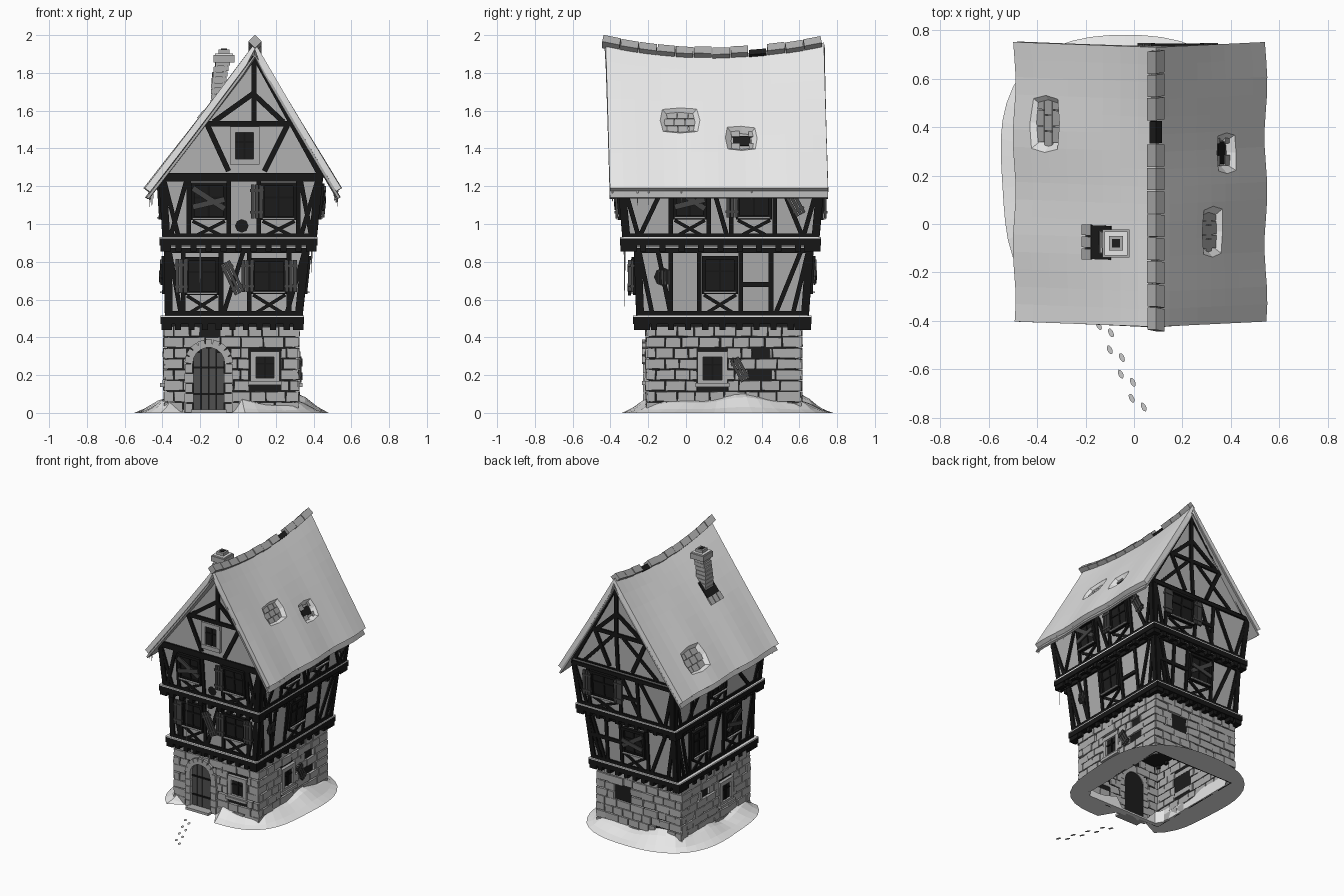
import bpy, bmesh, math, random
from mathutils import Vector as V

if "Cube" in bpy.data.objects:
    bpy.data.objects.remove(bpy.data.objects["Cube"])
random.seed(4)

GREYS = {"snow": .8, "packed_snow": .58, "plaster": .44, "stone": .42, "timber": .008,
         "old_wood": .058, "door_wood": .08, "shadow": .012}
MATS = {}
for k, g in GREYS.items():
    MATS[k] = bpy.data.materials.new(k)
    MATS[k].diffuse_color = (g, g, g, 1)
PARTS = {}  # part name -> (bmesh, material)

def part(name, mat):
    return PARTS.setdefault(name, (bmesh.new(), mat))[0]

def box(name, mat, c, ax, ay, az):
    """Box from a centre and three half-axis vectors."""
    bm = part(name, mat)
    vs = [bm.verts.new(V(c) + i * V(ax) + j * V(ay) + k * V(az)) for i in (-1, 1) for j in (-1, 1) for k in (-1, 1)]
    for f in ((0, 1, 3, 2), (4, 6, 7, 5), (0, 4, 5, 1), (2, 3, 7, 6), (0, 2, 6, 4), (1, 5, 7, 3)):
        bm.faces.new([vs[i] for i in f])

def cuboid(name, mat, x0, x1, y0, y1, z0, z1):
    box(name, mat, ((x0+x1)/2, (y0+y1)/2, (z0+z1)/2), ((x1-x0)/2, 0, 0), (0, (y1-y0)/2, 0), (0, 0, (z1-z0)/2))

def bar(name, mat, p, q, n, w, d):
    """Beam from p to q with width w, and depth d along n."""
    ax = (q - p) / 2
    box(name, mat, (p + q) / 2, ax, n.cross(ax).normalized() * w / 2, n * d / 2)

def cone(name, mat, p, length, r):
    bm = part(name, mat)
    ring = [bm.verts.new(p + V((r*math.cos(a), r*math.sin(a), 0))) for a in (0, 1.57, 3.14, 4.71)]
    tip = bm.verts.new(p - V((0, 0, length)))
    bm.faces.new(ring)
    for i in range(4):
        bm.faces.new((ring[i], tip, ring[(i+1) % 4]))

# Storeys: bottom z, top z, bottom rectangle, top rectangle (x0, x1, y0, y1)
BASE = (0, .47, (-.375, .305, -.195, .595), (-.375, .305, -.195, .595))
S1 = (.47, .88, (-.375, .325, -.25, .635), (-.38, .37, -.265, .665))
S2 = (.88, 1.26, (-.385, .40, -.32, .69), (-.41, .44, -.355, .725))
GAB = (1.24, 1.9, (-.41, .445, -.355, .705), (-.41, .445, -.355, .705))
IDX = {"L": 0, "R": 1, "F": 2, "B": 3}
NORM = {"L": V((-1, 0, 0)), "R": V((1, 0, 0)), "F": V((0, -1, 0)), "B": V((0, 1, 0))}

def P(st, s, u, z, off=0):
    t = (z - st[0]) / (st[1] - st[0])
    v = st[2][IDX[s]] * (1-t) + st[3][IDX[s]] * t
    p = V((u, v, z)) if s in "FB" else V((v, u, z))
    return p + NORM[s] * off

def ends(st, s, z):
    t = (z - st[0]) / (st[1] - st[0])
    o = 0 if s in "FB" else 2
    return [st[2][o+i] * (1-t) + st[3][o+i] * t for i in (0, 1)]

def wbar(st, s, u1, z1, u2, z2, w=.026, d=.024, off=0, name="timber_frame", mat="timber"):
    bar(name, mat, P(st, s, u1, z1, off), P(st, s, u2, z2, off), NORM[s], w, d)

def shutter(st, s, u, z, w=.06, h=.18, tilt=0, off=.025):
    c, n = P(st, s, u, z, off), NORM[s]
    a = V((0, 0, 1)).cross(n)
    up = V((0, 0, math.cos(tilt))) + a * math.sin(tilt)
    side = up.cross(n)
    for k in (-1, 0, 1):
        bar("shutters", "old_wood", c + side*k*w/3 - up*h/2, c + side*k*w/3 + up*h/2, n, w/3 - .003, .014)
    for k in (-.32, .32):
        bar("shutters", "old_wood", c + up*k*h - side*w*.55, c + up*k*h + side*w*.55, n, .014, .022)

def window(st, s, u, z, w, h, sh="", boards=False, cross=True, frame="timber"):
    wbar(st, s, u, z-h/2, u, z+h/2, w, .012, .002, "window_panes", "shadow")
    fw = .03 if frame == "stone" else .02
    for k in (-1, 1):
        wbar(st, s, u+k*w/2, z-h/2, u+k*w/2, z+h/2, fw, .03, .008, "window_frames_" + frame, frame)
        wbar(st, s, u-w/2-fw/2, z+k*h/2, u+w/2+fw/2, z+k*h/2, fw, .034, .008, "window_frames_" + frame, frame)
    wbar(st, s, u, z-h/2, u, z+h/2, .012, .02, .004)
    wbar(st, s, u-w/2, z+.02, u+w/2, z+.02, .01, .02, .004)
    if boards:
        wbar(st, s, u-w/2, z+.07, u+w/2, z-.04, .03, .01, .028, "window_boards", "old_wood")
        wbar(st, s, u-w/2, z-.03, u+w/2, z+.01, .03, .01, .034, "window_boards", "old_wood")
    for c in sh:
        shutter(st, s, u + (w/2+.03) * (-1 if c == "a" else 1), z, .066, h)
    if cross:  # saltire under the sill
        b, t = st[0]+.05, z-h/2-.015
        wbar(st, s, u-w/2, b, u+w/2, t, .018)
        wbar(st, s, u-w/2, t, u+w/2, b, .018, .02)
        wbar(st, s, u-w/2, t+.013, u+w/2, t+.013, .007, .05, .01, "sill_snow", "snow")

# Plaster walls and dark stone core
def frustum(name, mat, st):
    bm = part(name, mat)
    lo, hi = [[bm.verts.new((r[i], r[j], z)) for i, j in ((0, 2), (1, 2), (1, 3), (0, 3))]
              for r, z in ((st[2], st[0]), (st[3], st[1]))]
    bm.faces.new(hi)
    for i in range(4):
        bm.faces.new((lo[i], lo[(i+1) % 4], hi[(i+1) % 4], hi[i]))
frustum("cellar_core", "shadow", BASE)
frustum("lower_walls", "plaster", S1)
frustum("upper_walls", "plaster", S2)
for y0 in (-.355, .675):
    bm = part("gable_walls", "plaster")
    a, b = [[bm.verts.new((x, y, z)) for x, z in ((-.41, 1.24), (.445, 1.24), (.088, 1.89))] for y in (y0, y0+.03)]
    bm.faces.new(a); bm.faces.new(b[::-1])
    for i in range(3):
        bm.faces.new((a[i], b[i], b[(i+1) % 3], a[(i+1) % 3]))

# Stone courses, interrupted by openings (u0, u1, z0, z1)
OPEN = {"F": [(-.27, -.04, 0, .36), (.06, .225, .12, .35), (-.2, -.1, .39, .44)],
        "R": [(.06, .22, .14, .34), (.33, .45, .18, .25), (.35, .44, .30, .36)],
        "L": [(0, .16, .14, .34), (.28, .36, .3, .36)],
        "B": [(.04, .17, .24, .35), (-.27, -.17, .08, .14)]}
ROWS = 8
for s in "FRBL":
    lo, hi = ends(BASE, s, 0)
    lo, hi = lo-.015, hi+.015
    for r in range(ROWS):
        z0, z1 = r*.46/ROWS, (r+1)*.46/ROWS
        u = lo
        while u < hi - .01:
            e = u + (random.uniform(.065, .12) if u > lo else (.1, .05)[r % 2])
            if hi - e < .045:
                e = hi
            segs = [(u, e)]
            for a, b, c, d in OPEN[s]:
                if c < (z0+z1)/2 < d:
                    segs = [q for x, y in segs for q in ((x, min(y, a)), (max(x, b), y)) if q[1]-q[0] > .012]
            for x, y in segs:
                wbar(BASE, s, x+.003, (z0+z1)/2, y-.003, (z0+z1)/2, z1-z0-.006, .03,
                     random.uniform(-.002, .006), "wall_stones", "stone")
            u = e
bm = part("wall_stones", "stone")
for v in bm.verts:
    v.co += V([random.uniform(-.0025, .0025) for _ in range(3)])
for s, u, z, w, h in (("F", .143, .24, .125, .14), ("R", .14, .235, .13, .15), ("L", .08, .235, .13, .15)):
    window(BASE, s, u, z, w, h, cross=False, frame="stone")
    wbar(BASE, s, u-w/2-.025, z-h/2-.012, u+w/2+.025, z-h/2-.012, .02, .05, .012, "stone_sills", "stone")
shutter(BASE, "R", .285, .23, .055, .13, -.5)

# Arched door with plank leaf and step
cx, sp = -.155, .262
for k in range(4):
    u = cx - .0615 + k*.041
    wbar(BASE, "F", u, .01, u, sp + math.sqrt(.085**2 - (u-cx)**2), .038, .012, .006, "door_planks", "door_wood")
for z in (.1, .24):
    wbar(BASE, "F", cx-.08, z, cx+.08, z, .012, .012, .012, "door_straps", "timber")
for k in (-1, 1):
    for r in range(5):
        wbar(BASE, "F", cx+k*.105, r*.0525+.002, cx+k*.105, r*.0525+.05, .04+.008*(r % 2), .045, .01, "door_arch", "stone")
for i in range(9):
    a = math.pi * (i+.5) / 9
    wbar(BASE, "F", cx+.083*math.cos(a), sp+.083*math.sin(a), cx+.127*math.cos(a), sp+.127*math.sin(a),
         .036, .05, .012, "door_arch", "stone")
cuboid("door_step", "stone", -.25, -.06, -.27, -.19, 0, .018)

# Floor ledges with snow on top and short joist ends beneath
for x0, x1, y0, y1, z0, z1 in ((-.41, .35, -.28, .665, .47, .508), (-.415, .42, -.35, .715, .885, .922)):
    cuboid("floor_ledges", "timber", x0, x1, y0, y1, z0, z1)
    cuboid("ledge_snow", "snow", x0, x1, y0, y1, z1, z1+.008)
    for i in range(11):
        x, y = x0+.02+(x1-x0-.04)*i/10, y0+.02+(y1-y0-.04)*i/10
        for e, k in ((y0, 1), (y1, -1)):
            cuboid("joist_ends", "timber", x-.016, x+.016, *sorted((e+k*.006, e+k*.09)), z0-.03, z0)
        for e, k in ((x0, 1), (x1, -1)):
            cuboid("joist_ends", "timber", *sorted((e+k*.006, e+k*.06)), y-.016, y+.016, z0-.03, z0)

# Corner posts, rails and corner braces on every storey
for st, zb in ((S1, .515), (S2, .925)):
    zt = st[1]-.02
    for s in "FRBL":
        a, b = ends(st, s, zb), ends(st, s, zt)
        for i, k in ((0, 1), (1, -1)):
            wbar(st, s, a[i]+k*.012, zb, b[i]+k*.012, zt, .035)
            wbar(st, s, a[i]+k*.075, zb, b[i]+k*.02, zt-.02, .024, .02)
        for z in (zb+.01, zt):
            wbar(st, s, ends(st, s, z)[0], z, ends(st, s, z)[1], z, .028)
# Inner posts and slanted struts: storey, side, bottom u, top u
for st, s, us in ((S1, "F", ((-.29, -.29), (-.09, -.09), (.06, .06), (.27, .27), (-.08, .03))),
                  (S2, "F", ((-.26, -.26), (-.05, -.05), (.11, .11), (.32, .32), (-.36, -.27), (.39, .33))),
                  (S1, "R", ((.07, .07), (.29, .29), (.45, .45), (-.08, -.15), (.47, .61), (-.08, -.08))),
                  (S2, "R", ((-.08, -.08), (.12, .12), (.24, .24), (.47, .47), (-.25, -.1), (.62, .49), (.22, .13))),
                  (S1, "B", ((-.14, -.14), (.08, .08), (.2, .2), (.22, .32), (-.16, -.3))),
                  (S2, "B", ((.05, .05), (.31, .31), (-.1, -.1), (-.12, .03), (-.3, -.12))),
                  (S1, "L", ((.3, .3), (.5, .5), (-.1, -.1), (.1, .1), (.28, .14), (.52, .6))),
                  (S2, "L", ((.1, .1), (.3, .3), (-.2, .08), (.55, .32), (.5, .5)))):
    for a, b in us:
        wbar(st, s, a, st[0]+.045, b, st[1]-.02, .024, .022)
wbar(S1, "R", .3, .68, .45, .68)
wbar(S1, "B", .08, .7, .33, .7)
wbar(S2, "B", -.1, 1.08, .05, 1.08)

# Storey windows
for args in ((S1, "F", -.19, .725, .16, .18, "a"), (S1, "F", .165, .725, .17, .17, "ab"),
             (S2, "F", -.155, 1.12, .17, .18, "", True), (S2, "F", .215, 1.12, .17, .18, "a"),
             (S1, "R", .18, .73, .17, .18), (S2, "R", .02, 1.12, .16, .17, "", True),
             (S2, "R", .36, 1.12, .17, .17, "a"), (S1, "B", -.03, .73, .17, .18, "", True),
             (S2, "B", .18, 1.12, .2, .18, "ab"), (S1, "L", .4, .73, .16, .18),
             (S1, "L", 0, .73, .16, .18, "", True), (S2, "L", .2, 1.12, .16, .17)):
    window(*args)
window(GAB, "F", .035, 1.415, .125, .17, cross=False, frame="stone")
shutter(S1, "F", -.03, .715, .06, .18, -.45, .04)
shutter(S2, "R", .57, 1.12, .06, .16, -.5)
# Broken plaster patches
for st, s, u, z, r in ((S2, "F", .02, .99, .036), (S1, "R", -.12, .72, .05), (S1, "B", .27, .62, .035)):
    bm = part("plaster_holes", "shadow")
    bm.faces.new([bm.verts.new(P(st, s, u+r*math.cos(a), z+r*math.sin(a), .006))
                  for a in [i*math.pi/4 for i in range(8)]])
for k in range(4):
    wbar(S1, "R", -.145+k*.018, .68, -.145+k*.018, .755, .008, .008, .01, "patch_laths", "old_wood")

# Gable framing
for s in "FB":
    for u1, z1, u2, z2 in ((-.41, 1.257, .45, 1.257), (-.19, 1.53, .29, 1.53), (.085, 1.53, .085, 1.89),
                           (-.41, 1.24, .085, 1.885), (.445, 1.24, .09, 1.885), (-.13, 1.54, .08, 1.69),
                           (.24, 1.54, .08, 1.69), (-.16, 1.52, -.05, 1.28), (.26, 1.52, .14, 1.28)):
        wbar(GAB, s, u1, z1, u2, z2, .028)
for u1, u2 in ((-.26, .03), (.35, .11)):
    wbar(GAB, "B", u1, 1.27, u2, 1.52, .024, .02)
wbar(GAB, "B", .07, 1.27, .085, 1.53)

# Swaybacked roof surface: side, fraction down the slope, y
def roof(s, t, y, drop=0):
    mid = 1 - ((y-.15)/.578)**2
    x = .09 + ((.455 if s > 0 else -.585) + .006*math.sin(y*14)) * t
    return V((x, y + .022*t, (1.96 - .062*mid)*(1-t) + 1.19*t + (.024*mid - .006)*math.sin(math.pi*t) - drop))

def roof_layer(name, mat, drop, thick, tmax):
    bm = part(name, mat)
    g = [[bm.verts.new(roof(i, abs(i)/8*tmax, -.425 + 1.155*j/16, drop)) for j in range(17)] for i in range(-8, 9)]
    for i in range(16):
        for j in range(16):
            bm.faces.new((g[i][j], g[i+1][j], g[i+1][j+1], g[i][j+1]))
    return (name, thick)
LAYERS = [roof_layer("roof_snow", "snow", 0, .034, 1), roof_layer("roof_deck", "stone", .06, .014, .985)]

# Melted holes in the roof snow, with tiles showing
def frame(s, t, y):
    p = roof(s, t, y)
    a = (roof(s, t+.02, y) - p).normalized()
    b = V((0, 1, 0))
    n = a.cross(b).normalized()
    return p, a, b, n if n.z > 0 else -n
for s, t, y, ra, rb, bare in ((1, .52, -.045, .088, .115, 0), (1, .65, .28, .084, .092, 1), (-1, .78, .4, .11, .135, 0)):
    p, a, b, n = frame(s, t, y)
    bm = part("hole_cutters", "snow")
    rings = [[bm.verts.new(p + n*h + (a*ra*math.cos(k*math.pi/4) + b*rb*math.sin(k*math.pi/4)) * f * (.86+.2*(k % 2)))
              for k in range(8)] for h, f in ((.008, 1.14), (-.042, .56))]
    bm.faces.new(rings[0]); bm.faces.new(rings[1][::-1])
    for k in range(8):
        bm.faces.new((rings[0][k], rings[1][k], rings[1][(k+1) % 8], rings[0][(k+1) % 8]))
    if bare:
        box("roof_hole", "shadow", p - n*.027, a*ra*.36, b*rb*.5, n*.003)
    for i in (-1, 0, 1):
        for j in (-1, 0, 1):
            if not (bare and abs(i) + abs(j) < 2):
                q = p + a*ra*.5*i + b*rb*.5*(j + .3*(i % 2)) - n*.027
                box("roof_tiles", "stone", q, a*ra*.24, b*rb*.235, n*.008)

# Ridge tiles set on edge, one missing
DIAG = V((.707, 0, .707))
for i in range(12):
    y0, y1 = -.44 + i*.0967, -.44 + (i+1)*.0967 - .005
    p, q = roof(1, 0, y0), roof(1, 0, y1)
    if i != 8:
        lift = V((0, 0, .003 + random.uniform(-.003, .003)))
        bar("ridge_tiles", "stone", p + lift, q + lift, DIAG, .05, .05)
    else:
        bar("ridge_gap", "shadow", p - V((0, 0, .008)), q - V((0, 0, .008)), DIAG, .036, .036)

# Crooked chimney in a rough opening
for i in range(13):
    f = i / 12
    c = V((-.128 + .048*f + .008*math.sin(f*6), -.075, 1.5 + .35*f))
    ang, w = random.uniform(-.07, .07), .043 - .005*f
    box("chimney", "stone", c, V((math.cos(ang), math.sin(ang), .05))*w, V((-math.sin(ang), math.cos(ang), 0))*(w+.006),
        (0, 0, .0135))
cuboid("chimney_cap", "stone", -.13, -.018, -.138, -.022, 1.855, 1.895)
cuboid("chimney_snow", "snow", -.122, -.026, -.13, -.03, 1.895, 1.903)
cuboid("chimney_pot", "stone", -.103, -.045, -.11, -.05, 1.9, 1.925)
cuboid("chimney_flue", "shadow", -.09, -.058, -.097, -.063, 1.92, 1.928)
p, a, b, n = frame(-1, .4, -.085)
box("chimney_opening", "shadow", p, a*.08, b*.07, n*.004)
for k in (-1, 0, 1):
    box("chimney_collar", "stone", p + a*.072 + b*k*.05, a*.028, b*.022, n*.008)

# Icicles under the eaves
for s in (-1, 1):
    for i in range(12):
        y = -.41 if i < 2 else random.uniform(-.4, .72)
        cone("icicles", "snow", roof(s, .93+.02*(i % 2), y, .05), random.uniform(.04, .11), .005)
cone("icicles", "snow", V((-.2, -.325, .87)), .36, .005)
cone("icicles", "snow", V((.39, -.325, .87)), .14, .005)

# Snow drift around the foot, open at the door
bm = part("snow_drift", "snow")
N, prof = 48, []
for i in range(N):
    a = 2*math.pi*i/N
    c, d = math.cos(a), math.sin(a)
    wall = min(.325/max(abs(c), 1e-6), .38/max(abs(d), 1e-6))
    out = (abs(c/.512)**3 + abs(d/.56)**3)**(-1/3) * (1 + .012*math.sin(5*a))
    h = .078 + .022*math.sin(3*a+1) + .012*math.sin(7*a)
    if d < -.5 and -.28 < -.035 + wall*c < -.03:
        out, h = wall+.05, .012
    prof.append([bm.verts.new((-.035 + c*r, .215 + d*r, z)) for r, z in
                 ((wall, 0), (wall, h), (wall*.65+out*.35, h*.75), (wall*.3+out*.7, h*.28), (out, 0))])
for i in range(N):
    p, q = prof[i], prof[(i+1) % N]
    for k in range(5):
        bm.faces.new((p[k], p[(k+1) % 5], q[(k+1) % 5], q[k]))

# Footprints
for i in range(4):
    for x, y in ((-.145+.045*i, -.42-.1*i), (-.095+.045*i, -.45-.102*i)):
        bm = part("footprints", "packed_snow")
        d, e = V((.42, -.9, 0)), V((.9, .42, 0))
        bm.faces.new([bm.verts.new(V((x, y, .004)) + d*.02*math.cos(k*math.pi/5) + e*.01*math.sin(k*math.pi/5))
                      for k in range(10)])

# Turn the collected parts into objects
OBJ = {}
for name, (bm, mat) in PARTS.items():
    if name not in ("roof_snow", "roof_deck"):
        bmesh.ops.recalc_face_normals(bm, faces=bm.faces)
    me = bpy.data.meshes.new(name)
    bm.to_mesh(me)
    me.materials.append(MATS[mat])
    OBJ[name] = bpy.data.objects.new(name, me)
    bpy.context.collection.objects.link(OBJ[name])
for name, thick in LAYERS + [("cellar_core", .012)]:
    m = OBJ[name].modifiers.new("thickness", "SOLIDIFY")
    m.thickness, m.offset = thick, -1
OBJ["hole_cutters"].hide_render = True
OBJ["hole_cutters"].display_type = "WIRE"
m = OBJ["roof_snow"].modifiers.new("holes", "BOOLEAN")
m.operation, m.object, m.solver = "DIFFERENCE", OBJ["hole_cutters"], "EXACT"

for m in bpy.data.materials:
    if m.users and not m.is_grease_pencil:
        m.use_nodes = True
        m.node_tree.nodes["Principled BSDF"].inputs["Base Color"].default_value = m.diffuse_color
